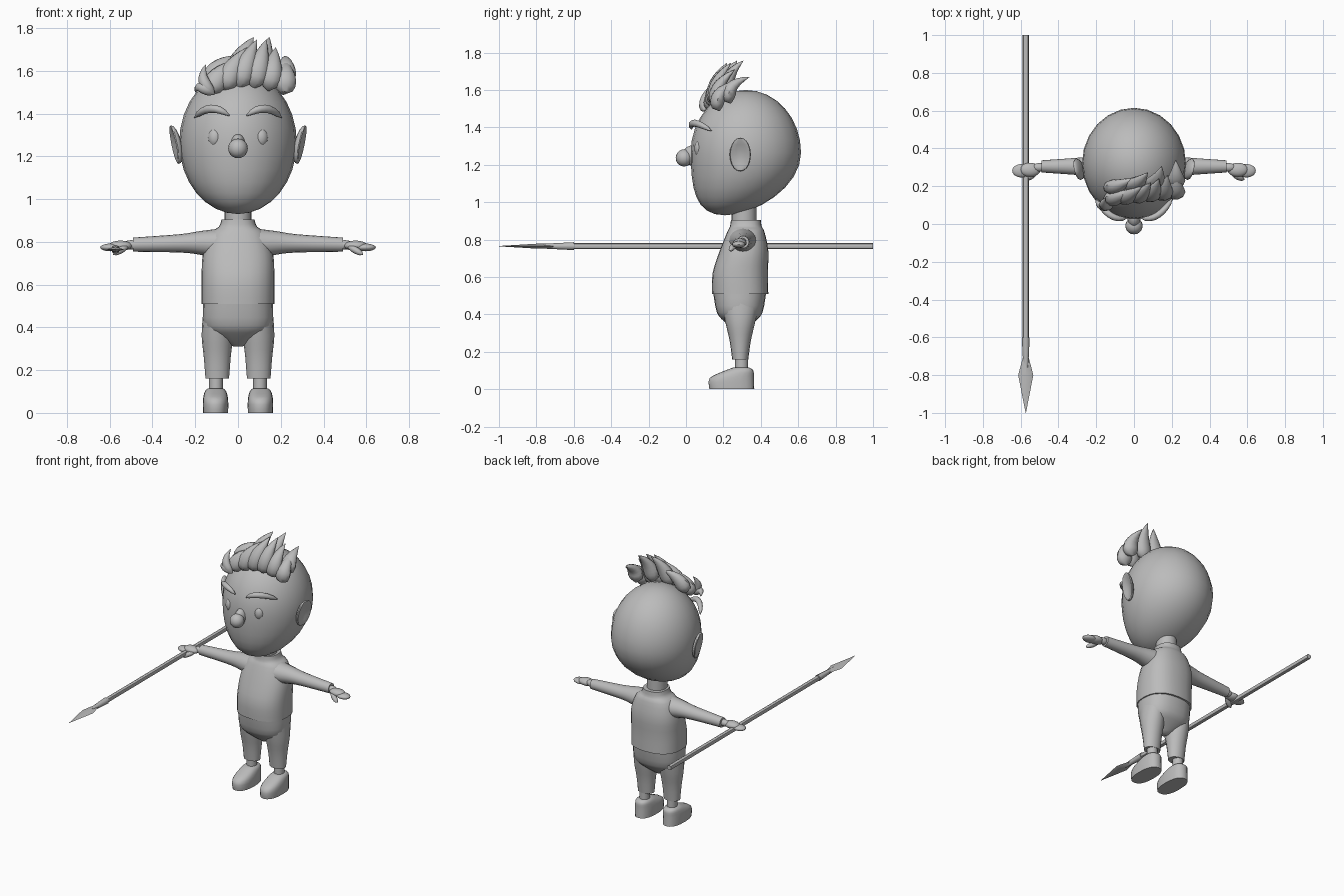
import bpy
import bmesh
import math
from mathutils import Vector, Matrix

cube = bpy.data.objects.get("Cube")
if cube:
    bpy.data.objects.remove(cube)

GREY = (0.5, 0.5, 0.5, 1)
clay = bpy.data.materials.new("plain grey")
clay.use_nodes = True
clay.diffuse_color = GREY
clay.node_tree.nodes["Principled BSDF"].inputs["Base Color"].default_value = GREY
parts = []


def finish(name, bm, mirror):
    """Turn a bmesh into a named object, optionally mirrored left to right."""
    bmesh.ops.recalc_face_normals(bm, faces=bm.faces)
    mesh = bpy.data.meshes.new(name)
    bm.to_mesh(mesh)
    bm.free()
    mesh.materials.append(clay)
    obj = bpy.data.objects.new(name, mesh)
    bpy.context.collection.objects.link(obj)
    if mirror:
        obj.modifiers.new("Mirror", 'MIRROR').use_mirror_merge = False
    parts.append(obj)
    return obj


def skin(name, sections, mirror):
    """Bridge a list of point rings and cap both ends."""
    bm = bmesh.new()
    rings = [[bm.verts.new(point) for point in section] for section in sections]
    for low, high in zip(rings, rings[1:]):
        for i in range(len(low)):
            bm.faces.new((low[i - 1], low[i], high[i], high[i - 1]))
    bm.faces.new(rings[0])
    bm.faces.new(rings[-1])
    return finish(name, bm, mirror)


def rounded(rings, steps=3):
    """Add rings between the given ones along a smooth curve."""
    keys = [Vector(ring) for ring in rings]
    keys = [keys[0], *keys, keys[-1]]
    result = []
    for before, start, end, after in zip(keys, keys[1:], keys[2:], keys[3:]):
        leave, arrive = (end - before) / 2, (after - start) / 2
        for s in range(steps):
            t = s / steps
            ease = t * t * (3 - 2 * t)
            result.append(start.lerp(end, ease) + leave * t * (1 - t) ** 2
                          - arrive * t * t * (1 - t))
    return result + [keys[-1]]


def loft(name, axis, centre, rings, sides=20, power=2, mirror=False):
    """Rings are (position, offset, radius, radius); the offset shifts the second axis."""
    order = {"x": (2, 0, 1), "y": (0, 2, 1), "z": (0, 1, 2)}[axis]

    def squarish(value):
        return math.copysign(abs(value) ** (2 / power), value)

    sections = []
    for position, offset, first, second in rings:
        section = []
        for i in range(sides):
            angle = math.tau * i / sides
            local = (first * squarish(math.cos(angle)),
                     offset + second * squarish(math.sin(angle)), position)
            section.append(Vector(centre) + Vector([local[k] for k in order]))
        sections.append(section)
    return skin(name, sections, mirror)


def sweep(name, path, width, depth, facing, bias=1, fullness=0.4, mirror=False):
    """Sweep an oval along a three-point curve, narrowing it towards both ends."""
    start, bend, tip = map(Vector, path)
    steps, sides = 8, 10
    sections = []
    for s in range(steps + 1):
        t = s / steps
        centre = start.lerp(bend, t).lerp(bend.lerp(tip, t), t)
        along = (bend - start).lerp(tip - bend, t).normalized()
        across = along.cross(Vector(facing)).normalized()
        outward = across.cross(along)
        size = max(0.1 * (1 - t) + 0.02, abs(math.sin(math.pi * t ** bias)) ** fullness)
        angles = [math.tau * i / sides for i in range(sides)]
        sections.append([centre + across * width * size * math.cos(a)
                         + outward * depth * size * math.sin(a) for a in angles])
    return skin(name, sections, mirror)


def ball(name, centre, radii, mirror=False, segments=16):
    bm = bmesh.new()
    place = Matrix.Translation(centre) @ Matrix.Diagonal((*radii, 1))
    bmesh.ops.create_uvsphere(bm, u_segments=segments, v_segments=segments * 2 // 3,
                              radius=1, matrix=place)
    return finish(name, bm, mirror)


# Head: a ball whose lower half slides forward to form the chin
head = ball("head", (0, 0.32, 1.265), (0.275, 0.295, 0.335), segments=24)
for vertex in head.data.vertices:
    drop = max(0, 1.265 - vertex.co.z)
    vertex.co.y -= drop ** 2
loft("neck", "z", (0, 0.31, 0.84), [(0, 0, 0.063, 0.066), (0.15, 0, 0.063, 0.066)])

# Face
ball("eye", (0.107, 0.076, 1.287), (0.034, 0.032, 0.045), mirror=True)
ball("nose_tip", (0, -0.01, 1.237), (0.046, 0.045, 0.046))
ball("nose_bridge", (0, 0.04, 1.25), (0.036, 0.06, 0.055))
sweep("eyebrow", [(0.04, 0.03, 1.39), (0.13, 0.01, 1.46), (0.205, 0.14, 1.38)],
      width=0.019, depth=0.018, facing=(0, -1, 0), mirror=True)

# Ears: flat balls, dished on the outside and leaning outwards at the top and back
EAR = Vector((0.295, 0.29, 1.255))
ear = ball("ear", EAR, (0.03, 0.057, 0.09), mirror=True)
for vertex in ear.data.vertices:
    away = vertex.co - EAR
    if away.x > 0:
        reach = math.hypot(away.y / 0.057, away.z / 0.09)
        vertex.co.x -= 0.04 * max(0, 1 - reach ** 2)
    vertex.co.x += 0.2 * away.z + 0.2 * away.y

# Hair: two rows of pointed locks fanned over the forehead, leaning to one side
for row, (count, depth, lift) in enumerate([(6, 0.13, 0), (4, 0.19, 0.04)]):
    for i in range(count):
        t = i / (count - 1)
        side = 0.34 * t - 0.13
        arch = math.sin(math.pi * t)
        base = (side, depth + 0.05 * t, 1.49 + 0.03 * arch + lift)
        bend = (side + 0.02, depth, 1.58 + 0.05 * arch + lift)
        tip = (side + 0.13 - 0.12 * t, depth + 0.05 + 0.1 * t, 1.65 + 0.1 * arch + lift / 2)
        sweep(f"hair_lock_{row}_{i}", (base, bend, tip), width=0.052, depth=0.04,
              facing=(0, -1, 0.3), bias=0.6, fullness=0.8)
for name, tip in [("upper", (-0.15, 0.14, 1.63)), ("lower", (-0.2, 0.13, 1.5))]:
    sweep(f"hair_curl_{name}", ((-0.11, 0.1, 1.49), (-0.19, 0.08, 1.55), tip),
          width=0.028, depth=0.025, facing=(0, -1, 0.3), bias=0.6, fullness=0.8)

# Shirt with a raised collar, and sleeves
loft("shirt", "z", (0, 0.29, 0.51), rounded([
    (0, 0, 0.17, 0.15), (0.11, 0, 0.17, 0.148), (0.23, 0.02, 0.165, 0.13),
    (0.33, 0.03, 0.13, 0.1), (0.36, 0.03, 0.09, 0.085), (0.395, 0.03, 0.077, 0.08)]),
    sides=24, power=2.4)
loft("sleeve", "x", (0, 0.305, 0.79), rounded([
    (0.06, 0, 0.085, 0.075), (0.18, 0.005, 0.06, 0.055), (0.27, 0.003, 0.048, 0.043),
    (0.49, -0.003, 0.032, 0.033)]), sides=16, mirror=True)

# Hands
ball("wrist", (0.5, 0.3, 0.786), (0.04, 0.023, 0.022), mirror=True)
ball("palm", (0.55, 0.287, 0.782), (0.055, 0.037, 0.024), mirror=True)
ball("fingers", (0.595, 0.282, 0.774), (0.05, 0.036, 0.018), mirror=True)
sweep("thumb", [(0.515, 0.275, 0.78), (0.545, 0.25, 0.765), (0.585, 0.235, 0.74)],
      width=0.017, depth=0.016, facing=(0, 0, 1), mirror=True)

# Trousers
loft("trouser_seat", "z", (0, 0.287, 0.31), rounded([
    (0, 0, 0.02, 0.02), (0.05, 0, 0.11, 0.08), (0.1, 0, 0.16, 0.122),
    (0.21, 0, 0.163, 0.142)]), sides=24, power=2.4)
loft("trouser_leg", "z", (0.097, 0.29, 0.16), rounded([
    (0, 0, 0.055, 0.043), (0.1, 0, 0.063, 0.057), (0.2, 0, 0.073, 0.08),
    (0.3, 0, 0.067, 0.1)]), sides=16, mirror=True)

# Ankles and shoes
loft("ankle", "z", (0.103, 0.297, 0.08), [(0, 0, 0.032, 0.034), (0.1, 0, 0.032, 0.034)],
     mirror=True)
loft("shoe", "z", (0.105, 0.245, 0), rounded([
    (0, 0, 0.059, 0.12), (0.06, 0, 0.059, 0.118), (0.1, 0.04, 0.05, 0.075),
    (0.115, 0.05, 0.035, 0.045)]), power=2.4, mirror=True)

# Spear in the right hand, pointing forward
HOLD = (-0.573, 0, 0.765)
loft("spear_shaft", "y", HOLD, [(1, 0, 0.016, 0.016), (-0.62, 0, 0.016, 0.016)], sides=8)
loft("spear_socket", "y", HOLD, [(-0.6, 0, 0.021, 0.021), (-0.76, 0, 0.013, 0.013)], sides=8)
loft("spear_blade", "y", HOLD, [
    (-0.7, 0, 0.014, 0.014), (-0.8, 0, 0.04, 0.013), (-1, 0, 0.001, 0.001)], sides=4)

# Smooth shading with crisp edges
bpy.ops.object.select_all(action='DESELECT')
for obj in parts:
    obj.select_set(True)
bpy.context.view_layer.objects.active = parts[0]
bpy.ops.object.shade_smooth_by_angle(angle=math.radians(45))
